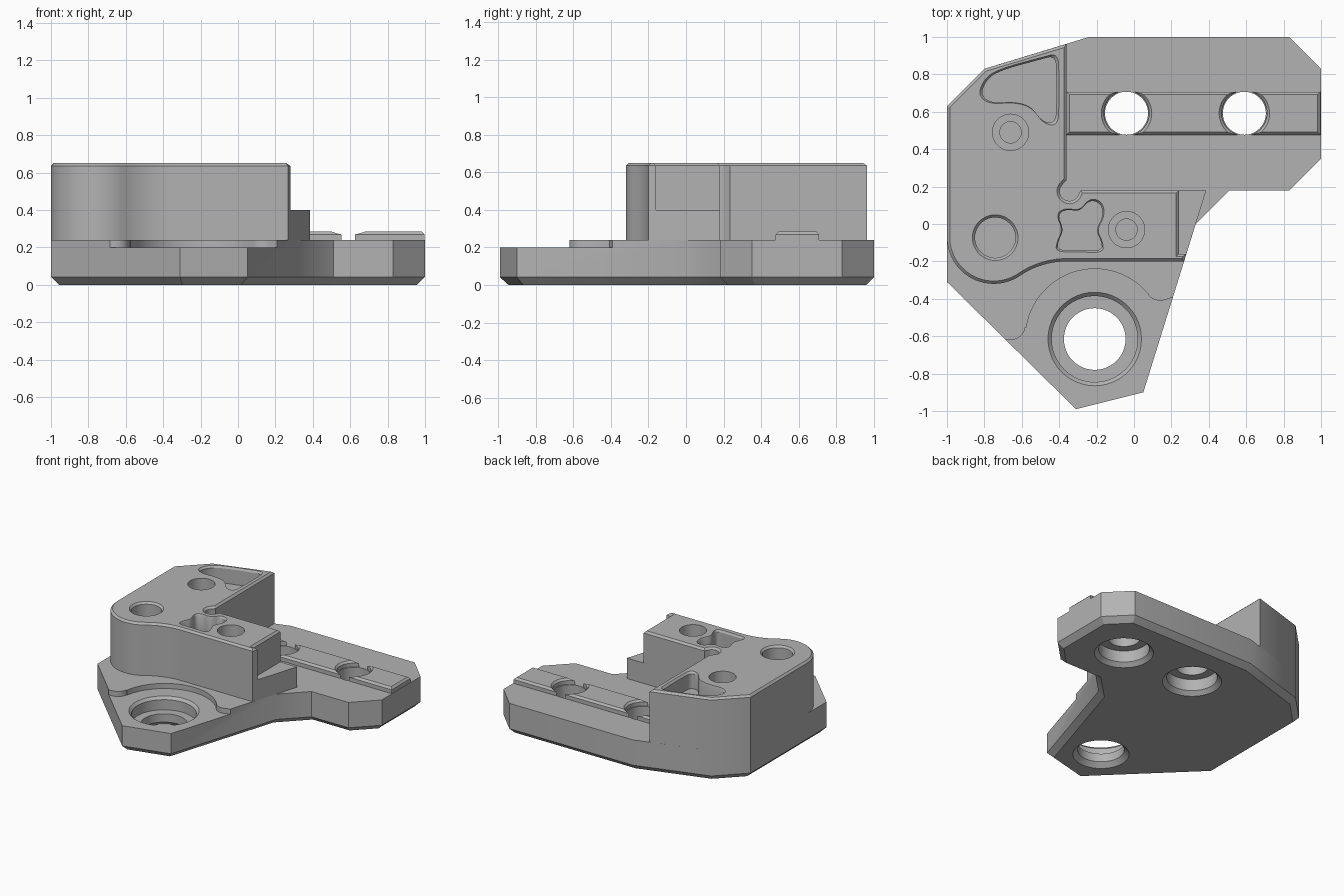
import bpy, bmesh
from math import sin, cos, radians

cube = bpy.data.objects.get("Cube")
if cube:
    bpy.data.objects.remove(cube, do_unlink=True)

GREY = (0.45, 0.45, 0.45, 1)
grey = bpy.data.materials.new("plain grey")
grey.use_nodes = True
grey.diffuse_color = GREY
grey.node_tree.nodes["Principled BSDF"].inputs["Base Color"].default_value = GREY

PLATE, RECESS, LEDGE, TOP = 0.24, 0.2, 0.4, 0.65
CHAMFER = 0.015


def arc(x, y, r, start, end, steps=12):
    angles = [radians(start + (end - start) * i / steps) for i in range(steps + 1)]
    return [(x + r * cos(a), y + r * sin(a)) for a in angles]


def soften(points, rounds=3):
    """Round a closed outline by repeated corner cutting."""
    for _ in range(rounds):
        result = []
        for (ax, ay), (bx, by) in zip(points, points[1:] + points[:1]):
            result += [(ax * .75 + bx * .25, ay * .75 + by * .25),
                       (ax * .25 + bx * .75, ay * .25 + by * .75)]
        points = result
    return points


def loft(name, points, levels, bevel_z=None, bevel=0.0):
    """Stack scaled copies of an outline; optionally chamfer one end rim."""
    cx = (min(p[0] for p in points) + max(p[0] for p in points)) / 2
    cy = (min(p[1] for p in points) + max(p[1] for p in points)) / 2
    bm = bmesh.new()
    rings = [[bm.verts.new((cx + (x - cx) * s, cy + (y - cy) * s, z)) for x, y in points]
             for z, s in levels]
    n = len(points)
    for low, high in zip(rings, rings[1:]):
        for i in range(n):
            j = (i + 1) % n
            bm.faces.new((low[i], low[j], high[j], high[i]))
    bm.faces.new(rings[0][::-1])
    bm.faces.new(rings[-1])
    bmesh.ops.recalc_face_normals(bm, faces=bm.faces[:])
    if bevel_z is not None:
        rim = [e for e in bm.edges if all(abs(v.co.z - bevel_z) < 1e-4 for v in e.verts)]
        bmesh.ops.bevel(bm, geom=rim, offset=bevel, segments=1, affect='EDGES',
                        clamp_overlap=False)
    mesh = bpy.data.meshes.new(name)
    bm.to_mesh(mesh)
    bm.free()
    mesh.materials.append(grey)
    obj = bpy.data.objects.new(name, mesh)
    bpy.context.collection.objects.link(obj)
    return obj


def bore(x, y, levels):
    """Turned cutter: levels are (height, radius)."""
    return loft("cutter", arc(x, y, 1, 0, 360, 48)[:-1], levels)


def activate(obj):
    bpy.ops.object.select_all(action='DESELECT')
    obj.select_set(True)
    bpy.context.view_layer.objects.active = obj


def cut(obj, cutters):
    for cutter in cutters:
        cutter.hide_render = True
        activate(obj)
        mod = obj.modifiers.new("cut", 'BOOLEAN')
        mod.operation, mod.solver, mod.object = 'DIFFERENCE', 'EXACT', cutter
        bpy.ops.object.modifier_apply(modifier=mod.name)
        bpy.data.objects.remove(cutter, do_unlink=True)


def finish(obj):
    activate(obj)
    bpy.ops.object.shade_smooth_by_angle(angle=radians(30))


# Base plate with chamfered underside
base = loft("base_plate", [
    (-1, .63), (-.8, .83), (-.24, 1), (.83, 1), (1, .83), (1, .35), (.83, .18),
    (.51, .18), (.33, 0), (.05, -.9), (-.31, -.99), (-1, -.31)],
    [(0, 1), (PLATE, 1)], 0, 0.042)

# Lowered front area around the large hole
step = ([(-.9, -.62)] + arc(-.66, -.54, .08, 270, 351, 8)
        + arc(-.21, -.61, .37, 171, 39, 28) + arc(.14, -.33, .08, 219, 285, 6)
        + [(.3, -.36), (.3, -1.2), (-.9, -1.2)])
RAIL_HOLES = (-.04, .59)
RAIL_Y = .592
cut(base, [loft("cutter", step, [(RECESS, 1), (.5, 1)])]
    + [bore(-.21, -.615, [(-.1, .2), (0, .2), (.035, .165), (.1, .165), (.1001, .23),
                          (.18, .23), (RECESS, .25), (.4, .25)])]
    + [bore(x, RAIL_Y, [(-.1, .21), (0, .21), (.03, .18), (.12, .18), (.1201, .115),
                        (.4, .115)]) for x in RAIL_HOLES])
finish(base)

# Raised L-shaped block with corner relief and end lip
outline = ([(-1, .63), (-.8, .83), (-.36, .963), (-.36, .235)]
           + arc(-.345, .175, .052, 140, 325, 10) + [(-.285, .18)]
           + [(.24, .18), (.24, -.16), (.28, -.16), (.267, -.2)]
           + arc(-.36, -.644, .444, 90, 124, 10)
           + arc(-.75, -.07, .25, 304, 180, 24)[1:])
block = loft("raised_block", outline, [(PLATE, 1), (TOP, 1)], TOP, CHAMFER)

# Pockets and blind holes in the block
corner_pocket = soften([
    (-.82, .69), (-.79, .77), (-.72, .82), (-.5, .88), (-.42, .9), (-.415, .8),
    (-.415, .64), (-.42, .54), (-.49, .545), (-.55, .63), (-.64, .655), (-.76, .645)])
waist_pocket = soften([
    (-.41, -.14), (-.3, -.14), (-.17, -.145), (-.175, -.09), (-.205, -.03), (-.165, .04),
    (-.175, .11), (-.24, .13), (-.29, .065), (-.36, .08), (-.41, .05), (-.375, -.03),
    (-.405, -.09)])
pockets = [loft("cutter", p, [(TOP - .13, 1), (TOP - CHAMFER, 1), (TOP, 1.07), (.8, 1.07)])
           for p in (corner_pocket, waist_pocket)]
screw_holes = [bore(x, y, [(.3, .057), (.5, .057), (.5001, .097), (.8, .097)])
               for x, y in ((-.66, .49), (-.04, -.03))]
pin_hole = bore(-.742, -.073, [(.35, .108), (TOP - CHAMFER, .108), (TOP, .122), (.8, .122)])
cut(block, pockets + screw_holes + [pin_hole])
finish(block)

# Low ledge at the end of the block
ledge = loft("end_ledge", [(.24, .18), (.386, .18), (.28, -.16), (.24, -.16)],
             [(PLATE, 1), (LEDGE, 1)])
finish(ledge)

# Raised guide rail, interrupted by the two mounting holes
RAIL_TOP = .285
rail = loft("guide_rail", [(-.36, .477), (.997, .477), (.997, .707), (-.36, .707)],
            [(PLATE, 1), (RAIL_TOP, 1)], RAIL_TOP, CHAMFER)
cut(rail, [bore(x, RAIL_Y, [(.2, .121), (RAIL_TOP - CHAMFER, .121), (RAIL_TOP, .135),
                            (.4, .135)]) for x in RAIL_HOLES])
finish(rail)
